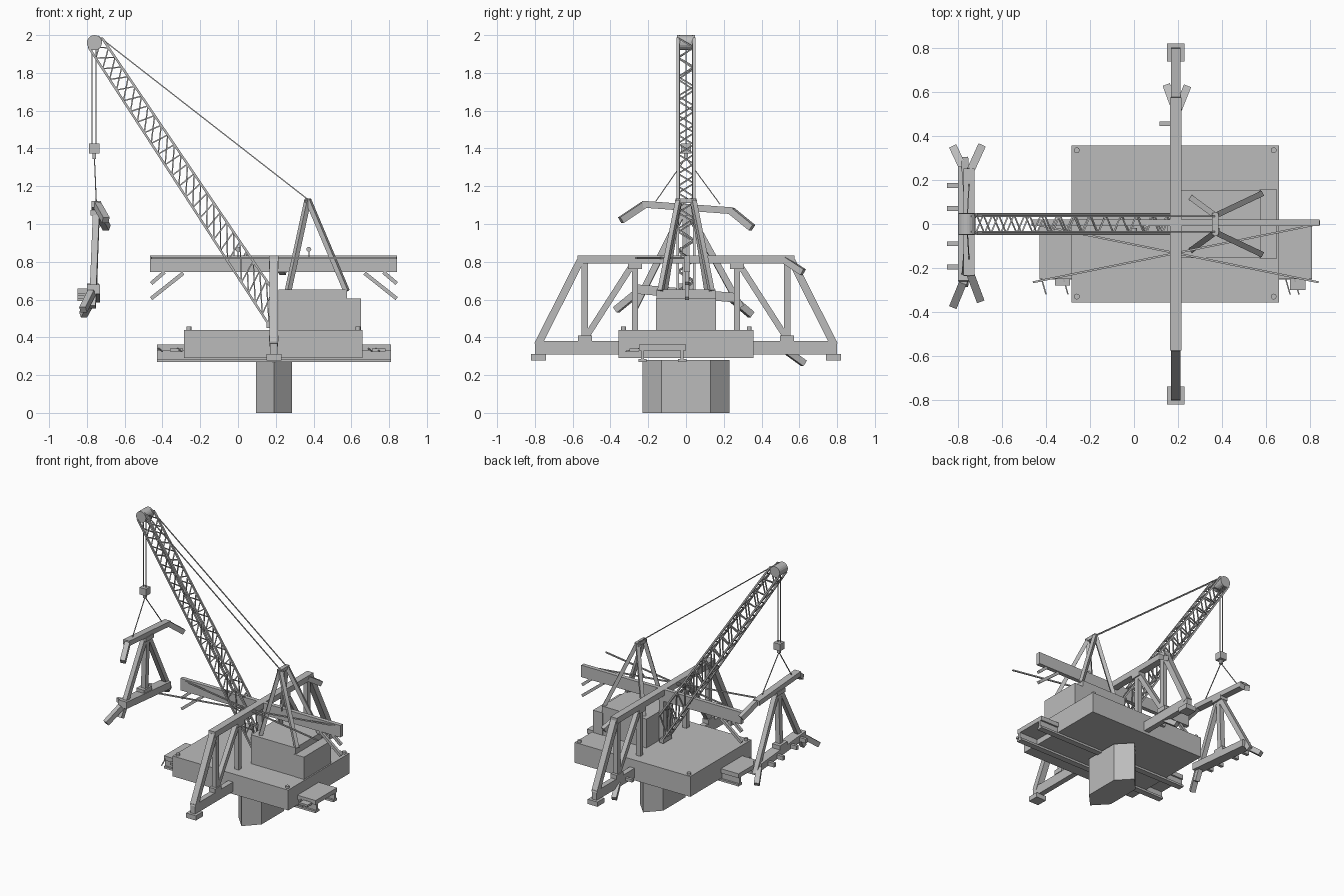
import bpy, bmesh, math
from mathutils import Vector, Matrix

cube = bpy.data.objects.get("Cube")
if cube:
    bpy.data.objects.remove(cube)

grey = bpy.data.materials.new("plain_grey")
grey.use_nodes = True
grey.diffuse_color = (0.5, 0.5, 0.5, 1)
grey.node_tree.nodes["Principled BSDF"].inputs["Base Color"].default_value = (0.5, 0.5, 0.5, 1)


def finish(name, bm):
    bmesh.ops.recalc_face_normals(bm, faces=bm.faces)
    mesh = bpy.data.meshes.new(name)
    bm.to_mesh(mesh)
    bm.free()
    mesh.materials.append(grey)
    obj = bpy.data.objects.new(name, mesh)
    bpy.context.collection.objects.link(obj)
    return obj


def boxes(name, *spans):
    """Boxes given as (x0, x1), (y0, y1), (z0, z1)."""
    bm = bmesh.new()
    for span in spans:
        mid = [(a + b) / 2 for a, b in span]
        size = [b - a for a, b in span]
        m = Matrix.Translation(mid) @ Matrix.Diagonal((*size, 1))
        bmesh.ops.create_cube(bm, size=1, matrix=m)
    return finish(name, bm)


def beams(name, width, height, *pairs):
    """Square bars running between pairs of points."""
    bm = bmesh.new()
    for a, b in pairs:
        a, b = Vector(a), Vector(b)
        d = (b - a).normalized()
        side = d.cross((0, 0, 1))
        if side.length < 0.01:
            side = Vector((1, 0, 0))
        side.normalize()
        up = side.cross(d)
        m = Matrix((side * width, d * (b - a).length, up * height)).transposed().to_4x4()
        bmesh.ops.create_cube(bm, size=1, matrix=Matrix.Translation((a + b) / 2) @ m)
    return finish(name, bm)


def cylinder(name, centre, radius, depth, axis="Z", sides=16):
    bm = bmesh.new()
    m = Matrix.Translation(centre)
    if axis == "Y":
        m = m @ Matrix.Rotation(math.pi / 2, 4, "X")
    bmesh.ops.create_cone(bm, cap_ends=True, segments=sides, radius1=radius,
                          radius2=radius, depth=depth, matrix=m)
    return finish(name, bm)


# Pointed stone pier
bm = bmesh.new()
outline = [(0.19, -0.23), (0.285, -0.13), (0.285, 0.13), (0.19, 0.23), (0.095, 0.13), (0.095, -0.13)]
base = bm.faces.new([bm.verts.new((x, y, 0)) for x, y in outline])
top = bmesh.ops.extrude_face_region(bm, geom=[base])["geom"]
bmesh.ops.translate(bm, vec=(0, 0, 0.28), verts=[v for v in top if isinstance(v, bmesh.types.BMVert)])
finish("pier", bm)

# Barge deck with corner bollards
boxes("barge_deck", ((-0.285, 0.66), (-0.357, 0.357), (0.29, 0.44)))
for x in (-0.26, 0.635):
    for y in (-0.33, 0.335):
        cylinder("deck_bollard", (x, y, 0.447), 0.013, 0.02)

# Girders and slabs passing under the barge
for y in (-0.23, -0.02):
    boxes("under_girder", ((-0.43, 0.81), (y - 0.022, y + 0.022), (0.27, 0.285)),
          ((-0.43, 0.81), (y - 0.008, y + 0.008), (0.28, 0.34)))
boxes("under_slab", ((-0.43, 0.81), (-0.25, 0), (0.33, 0.362)))
boxes("slab_bracket", ((-0.36, -0.29), (-0.28, -0.25), (0.325, 0.34)),
      ((0.71, 0.78), (-0.3, -0.25), (0.325, 0.34)))
beams("loose_bars", 0.006, 0.006,
      *[((x, -0.25, 0.34), (x + 0.02, -0.32, 0.325)) for x in (-0.42, -0.32, 0.69, 0.73)])

# Cross bent: top and bottom chords, then both mirrored halves
X = 0.19
boxes("bent_top_chord", ((0.163, 0.215), (-0.575, 0.575), (0.79, 0.833)))
boxes("bent_bottom_chord", ((0.17, 0.21), (-0.8, 0.8), (0.31, 0.38)))
boxes("bent_centre_post", ((0.172, 0.208), (-0.018, 0.018), (0.38, 0.8)))
for s in (-1, 1):
    beams("bent_end_leg", 0.045, 0.04, ((X, s * 0.56, 0.805), (X, s * 0.785, 0.36)))
    beams("bent_post", 0.034, 0.034, ((X, s * 0.535, 0.38), (X, s * 0.535, 0.8)),
          ((X, s * 0.27, 0.38), (X, s * 0.27, 0.8)))
    beams("bent_diagonal", 0.034, 0.032, ((X, s * 0.53, 0.4), (X, s * 0.28, 0.79)))
    for y, z, name in ((0.535, 0.395, "lower_gusset"), (0.27, 0.777, "upper_gusset")):
        boxes(name, ((0.165, 0.215), (s * y - 0.038, s * y + 0.038), (z - 0.016, z + 0.016)))
    boxes("bent_foot", ((0.15, 0.23), (s * 0.78 - 0.04, s * 0.78 + 0.04), (0.277, 0.312)))
beams("bent_stub", 0.035, 0.035, ((0.2, 0.52, 0.81), (0.24, 0.62, 0.745)),
      ((0.185, 0.53, 0.33), (0.15, 0.625, 0.262)))
boxes("bent_side_tie", ((0.115, 0.175), (0.445, 0.465), (0.33, 0.35)))

# Long bridge beam with cut-off braces, crossed tie rods and pins
boxes("bridge_beam", ((-0.465, 0.843), (-0.01, 0.02), (0.745, 0.833)))
for s in (-1, 1):
    c = X
    beams("beam_end_brace", 0.02, 0.02, ((c + s * 0.65, 0.005, 0.605), (c + s * 0.48, 0.005, 0.74)),
          ((c + s * 0.65, 0.005, 0.685), (c + s * 0.58, 0.005, 0.745)))
    beams("cross_tie", 0.009, 0.009, ((c - s * 0.65, -0.265, 0.82), (c + s * 0.65, 0, 0.82)))
for x in (0.0, 0.375):
    beams("pin_stem", 0.006, 0.006, ((x, -0.025, 0.82), (x, -0.025, 0.86)))
    cylinder("pin_head", (x, -0.025, 0.866), 0.013, 0.012, "Y", 12)

# Crane house and A-frame
boxes("crane_house", ((0.215, 0.578), (-0.155, 0.155), (0.44, 0.653)))
boxes("engine_box", ((0.57, 0.65), (-0.158, 0.158), (0.44, 0.605)))
for s in (-1, 1):
    apex = (0.37, s * 0.038, 1.13)
    beams("a_frame_leg", 0.026, 0.026, (apex, (0.575, s * 0.135, 0.645)), (apex, (0.265, s * 0.115, 0.645)))
boxes("a_frame_head", ((0.355, 0.385), (-0.05, 0.05), (1.11, 1.135)))

# Lattice boom: four chords with zigzag lacing on every face
LOW = Vector((0.165, 0, 0.465)), Vector((-0.79, 0, 1.935))
HIGH = Vector((0.185, 0, 0.65)), Vector((-0.72, 0, 1.985))
HALF = 0.043


def node(chord, side, t):
    return chord[0].lerp(chord[1], t) + Vector((0, side * HALF, 0))


beams("boom_chords", 0.012, 0.012,
      *[(node(c, s, 0), node(c, s, 1)) for c in (LOW, HIGH) for s in (-1, 1)])
STEPS = 26
lacing = []
corners = [(LOW, -1), (HIGH, -1), (HIGH, 1), (LOW, 1)]
for k in range(4):
    pair = corners[k], corners[(k + 1) % 4]
    for i in range(STEPS):
        a, b = pair[i % 2], pair[(i + 1) % 2]
        lacing.append((node(*a, i / STEPS), node(*b, (i + 1) / STEPS)))
beams("boom_lacing", 0.007, 0.007, *lacing)
beams("boom_foot", 0.03, 0.03, ((0.165, -0.05, 0.465), (0.165, 0.05, 0.465)))

# Boom head, cables and hook block
cylinder("boom_sheave", (-0.76, 0, 1.96), 0.04, 0.095, "Y", 20)
beams("back_stays", 0.006, 0.006,
      *[((-0.74, s * 0.035, 1.995), (0.37, s * 0.035, 1.13)) for s in (-1, 1)])
beams("hoist_lines", 0.005, 0.005, *[((x, 0, 1.96), (x, 0, 1.42)) for x in (-0.772, -0.752)])
boxes("hook_block", ((-0.788, -0.734), (-0.026, 0.026), (1.373, 1.425)))
boxes("hook", ((-0.77, -0.752), (-0.01, 0.01), (1.345, 1.375)))
beams("slings", 0.005, 0.005, ((-0.76, 0, 1.35), (-0.75, -0.16, 1.12)), ((-0.76, 0, 1.35), (-0.75, 0.18, 1.105)))

# Hanging truss section, slightly tilted
beams("hung_top_chord", 0.05, 0.036, ((-0.75, -0.235, 1.105), (-0.75, 0.25, 1.07)))
beams("hung_bottom_chord", 0.07, 0.05, ((-0.765, -0.26, 0.655), (-0.765, 0.26, 0.61)))
beams("hung_post", 0.036, 0.036, ((-0.75, 0, 1.08), (-0.765, 0, 0.63)))
beams("hung_diagonals", 0.034, 0.034, ((-0.75, -0.02, 1.06), (-0.77, -0.27, 0.56)),
      ((-0.75, 0.02, 1.05), (-0.77, 0.29, 0.56)))
boxes("hung_gussets", ((-0.78, -0.72), (-0.045, 0.045), (1.045, 1.075)),
      ((-0.8, -0.735), (-0.045, 0.045), (0.655, 0.685)))
beams("hung_upper_stubs", 0.036, 0.036, ((-0.745, -0.225, 1.1), (-0.7, -0.345, 1.02)),
      ((-0.745, 0.24, 1.07), (-0.695, 0.35, 0.98)))
beams("hung_lower_stubs", 0.036, 0.036, ((-0.775, -0.26, 0.635), (-0.82, -0.37, 0.545)),
      ((-0.775, 0.25, 0.6), (-0.82, 0.345, 0.52)))
boxes("hung_side_ties", *[((-0.85, -0.79), (y - 0.011, y + 0.011), (0.61 - y * 0.1, 0.64 - y * 0.1))
                          for y in (-0.195, -0.09, 0.07, 0.175)])
